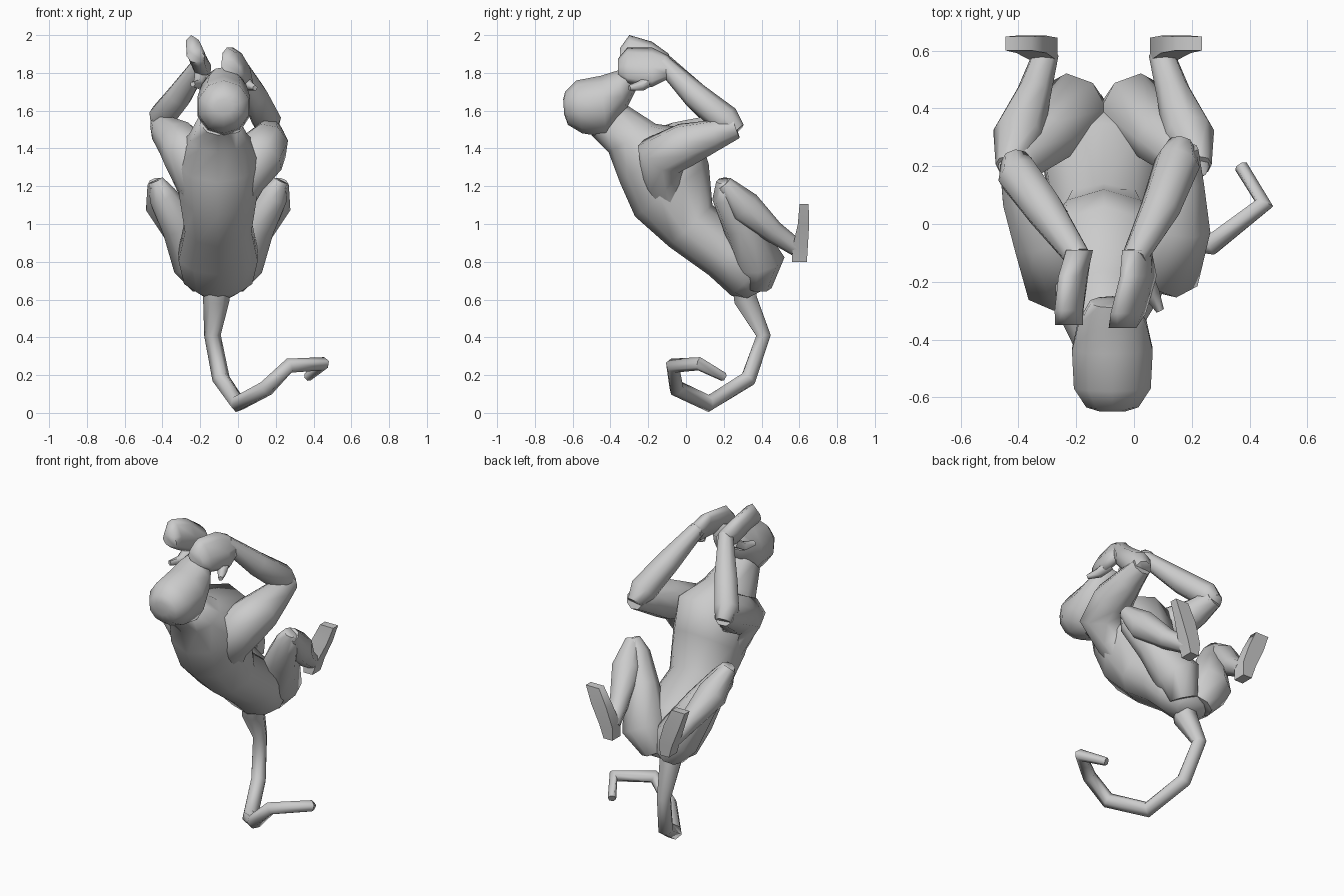
import bpy, bmesh, math
from mathutils import Vector as V

MID = -0.105  # body symmetry plane


def loft(name, rings, n=8):
    """Skin a closed surface through rings given as (centre, half axis, half axis)."""
    bm = bmesh.new()
    loops = []
    for c, u, v in rings:
        loops.append([bm.verts.new(V(c) + V(u) * math.cos(a) + V(v) * math.sin(a))
                      for a in (2 * math.pi * i / n for i in range(n))])
    for a, b in zip(loops, loops[1:]):
        for i in range(n):
            j = (i + 1) % n
            bm.faces.new((a[i], a[j], b[j], b[i]))
    bm.faces.new(loops[0])
    bm.faces.new(loops[-1])
    bmesh.ops.recalc_face_normals(bm, faces=bm.faces)
    me = bpy.data.meshes.new(name)
    bm.to_mesh(me)
    bm.free()
    ob = bpy.data.objects.new(name, me)
    bpy.context.collection.objects.link(ob)
    bpy.ops.object.select_all(action='DESELECT')
    ob.select_set(True)
    bpy.context.view_layer.objects.active = ob
    bpy.ops.object.shade_smooth_by_angle(angle=math.radians(72))
    return ob


def tube(name, path, n=6):
    """Round limb through (x, y, z, radius) points."""
    pts = [V(p[:3]) for p in path]
    u, rings = V((1, 0, 0)), []
    for i, p in enumerate(pts):
        t = (pts[min(i + 1, len(pts) - 1)] - pts[max(i - 1, 0)]).normalized()
        u = (u - t * u.dot(t)).normalized()
        r = path[i][3]
        rings.append((p, u * r, t.cross(u) * r))
    return loft(name, rings, n)


def profile(name, x, secs, n=8):
    """Body section rings from (back y, back z, front y, front z, half width)."""
    return loft(name, [((x, (a + c) / 2, (b + d) / 2), (0, (c - a) / 2, (d - b) / 2), (w, 0, 0))
                       for a, b, c, d, w in secs], n)


# torso, from neck to rump
profile("torso", MID, [
    (-0.50, 1.47, -0.33, 1.64, 0.10),
    (-0.41, 1.38, -0.16, 1.53, 0.16),
    (-0.35, 1.22, 0.06, 1.50, 0.235),
    (-0.27, 1.04, 0.12, 1.32, 0.215),
    (-0.09, 0.88, 0.14, 1.10, 0.185),
    (0.12, 0.73, 0.35, 0.94, 0.22),
    (0.24, 0.62, 0.43, 0.80, 0.19),
    (0.31, 0.60, 0.43, 0.66, 0.09)], 10)

# head with upturned muzzle
profile("head", -0.075, [
    (-0.645, 1.58, -0.65, 1.66, 0.05),
    (-0.625, 1.525, -0.64, 1.70, 0.095),
    (-0.55, 1.48, -0.58, 1.76, 0.14),
    (-0.42, 1.46, -0.45, 1.785, 0.147),
    (-0.32, 1.60, -0.37, 1.81, 0.125),
    (-0.25, 1.74, -0.29, 1.83, 0.08)], 10)

# tail curling under the body
tube("tail", [
    (-0.11, 0.31, 0.72, 0.08), (-0.115, 0.315, 0.60, 0.07), (-0.135, 0.41, 0.41, 0.044),
    (-0.09, 0.33, 0.18, 0.047), (0.0, 0.12, 0.05, 0.047), (0.15, -0.05, 0.13, 0.044),
    (0.27, -0.07, 0.25, 0.04), (0.45, 0.07, 0.26, 0.036), (0.37, 0.20, 0.19, 0.024)])

# legs, mirrored about the body plane
for side, s in (("left", 1), ("right", -1)):
    def mx(x):
        return MID + s * (x - MID)

    def leg(name, path):
        tube(f"{side}_{name}", [(mx(x), y, z, r) for x, y, z, r in path], 8)

    leg("thigh", [(-0.16, 0.37, 0.675, 0.085), (-0.215, 0.39, 0.80, 0.135),
                  (-0.31, 0.29, 1.00, 0.10), (-0.40, 0.21, 1.15, 0.075),
                  (-0.435, 0.20, 1.23, 0.04)])
    leg("shin", [(-0.435, 0.20, 1.215, 0.045), (-0.40, 0.31, 1.09, 0.09),
                 (-0.345, 0.46, 0.96, 0.06), (-0.305, 0.59, 0.87, 0.045)])
    # box-section foot, slightly splayed toes
    loft(f"{side}_foot", [((mx(x), y, z), (w, d, 0), (-w, d, 0)) for x, y, z, w, d in (
        (-0.30, 0.60, 0.80, 0.03, 0.04), (-0.31, 0.605, 0.88, 0.045, 0.04),
        (-0.355, 0.622, 1.00, 0.052, 0.03), (-0.40, 0.625, 1.105, 0.045, 0.024))], 4)

# arms, each in its own pose; the upper arm swells out of the shoulder blade
arms = {
    "left": dict(
        upper=[(-0.20, -0.07, 1.08, 0.075), (-0.225, -0.13, 1.22, 0.11),
               (-0.26, -0.17, 1.37, 0.14), (-0.31, -0.04, 1.43, 0.12),
               (-0.38, 0.10, 1.49, 0.085), (-0.41, 0.21, 1.54, 0.06)],
        fore=[(-0.41, 0.22, 1.51, 0.05), (-0.40, 0.17, 1.57, 0.075),
              (-0.31, 0.05, 1.68, 0.07), (-0.19, -0.12, 1.86, 0.045)],
        hand=[((-0.19, -0.09, 1.84), 0.06), ((-0.21, -0.18, 1.865), 0.10),
              ((-0.225, -0.30, 1.91), 0.09), ((-0.225, -0.35, 1.89), 0.04)],
        thumb=[(-0.20, -0.18, 1.79, 0.035), (-0.21, -0.26, 1.74, 0.03), (-0.24, -0.33, 1.74, 0.015)],
        tilt=-0.25),
    "right": dict(
        upper=[(-0.01, -0.07, 1.08, 0.075), (0.03, -0.12, 1.22, 0.11),
               (0.11, -0.13, 1.36, 0.14), (0.15, 0.0, 1.42, 0.12),
               (0.16, 0.15, 1.47, 0.085), (0.165, 0.265, 1.51, 0.06)],
        fore=[(0.16, 0.27, 1.49, 0.05), (0.15, 0.21, 1.55, 0.08),
              (0.09, 0.05, 1.68, 0.07), (0.0, -0.12, 1.85, 0.045)],
        hand=[((0.01, -0.09, 1.83), 0.06), ((0.015, -0.18, 1.83), 0.105),
              ((-0.02, -0.31, 1.84), 0.095), ((-0.04, -0.36, 1.83), 0.045)],
        thumb=[(0.03, -0.18, 1.77, 0.035), (0.06, -0.24, 1.73, 0.03), (0.09, -0.30, 1.72, 0.015)],
        tilt=-0.4),
}
for side, a in arms.items():
    tube(f"{side}_upper_arm", a["upper"], 8)
    tube(f"{side}_forearm", a["fore"], 8)
    loft(f"{side}_hand", [(c, (0.048, 0, 0), (a["tilt"] * h, 0, h)) for c, h in a["hand"]], 8)
    tube(f"{side}_thumb", a["thumb"], 5)
